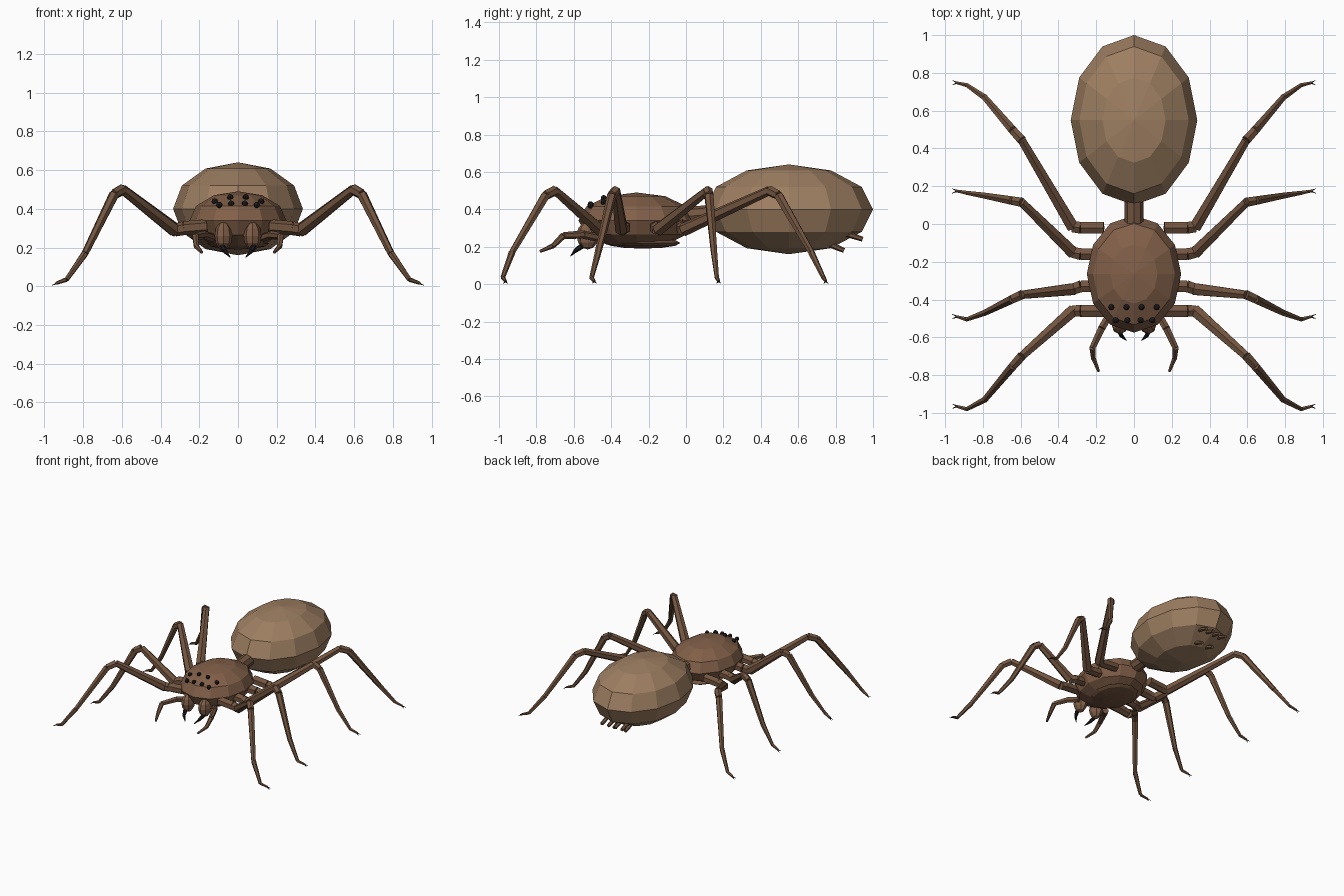
import bpy, bmesh
from mathutils import Vector, Matrix

if "Cube" in bpy.data.objects:
    bpy.data.objects.remove(bpy.data.objects["Cube"])


def material(name, rgb):
    m = bpy.data.materials.new(name)
    m.diffuse_color = (*rgb, 1)
    m.use_nodes = True
    m.node_tree.nodes["Principled BSDF"].inputs["Base Color"].default_value = m.diffuse_color
    return m


TAN = material("tan", (0.34, 0.21, 0.12))
BROWN = material("brown", (0.22, 0.115, 0.065))
DARK = material("dark_brown", (0.17, 0.09, 0.05))
BLACK = material("black", (0.012, 0.01, 0.01))


def finish(name, bm, mat):
    me = bpy.data.meshes.new(name)
    bm.to_mesh(me)
    bm.free()
    me.materials.append(mat)
    ob = bpy.data.objects.new(name, me)
    bpy.context.collection.objects.link(ob)
    return ob


def ellipsoid(name, centre, radii, mat, u=12, v=6):
    bm = bmesh.new()
    m = Matrix.Translation(centre) @ Matrix.Diagonal((*radii, 1))
    bmesh.ops.create_uvsphere(bm, u_segments=u, v_segments=v, radius=1, matrix=m)
    return finish(name, bm, mat)


def cone(bm, a, b, r1, r2, sides=6):
    """Tapered prism from a to b."""
    a, b = Vector(a), Vector(b)
    d = b - a
    m = Matrix.Translation((a + b) / 2) @ d.to_track_quat('Z', 'Y').to_matrix().to_4x4()
    bmesh.ops.create_cone(bm, cap_ends=True, segments=sides, radius1=r1, radius2=r2,
                          depth=d.length, matrix=m)


def chain(name, pts, radii, mat, side=1, sides=6):
    """Tapered segments through pts; radii holds a (start, end) pair per segment."""
    bm = bmesh.new()
    pts = [(x * side, y, z) for x, y, z in pts]
    for a, b, (r1, r2) in zip(pts, pts[1:], radii):
        cone(bm, a, b, r1, r2, sides)
    return finish(name, bm, mat)


# body
ellipsoid("abdomen", (0, 0.55, 0.40), (0.335, 0.45, 0.24), TAN)
ellipsoid("carapace", (0, -0.265, 0.34), (0.25, 0.31, 0.15), BROWN)
ellipsoid("sternum", (0, -0.23, 0.22), (0.16, 0.20, 0.03), DARK)
chain("waist", [(0, -0.02, 0.36), (0, 0.2, 0.38)], [(0.05, 0.05)], DARK, sides=8)

# legs: y of hip, trochanter, knee, ankle, foot, toe
LEGS = {
    "front_leg": (-0.46, -0.46, -0.70, -0.93, -0.98, -0.965),
    "second_leg": (-0.33, -0.345, -0.375, -0.47, -0.505, -0.49),
    "third_leg": (-0.16, -0.15, 0.115, 0.15, 0.165, 0.175),
    "back_leg": (-0.02, -0.015, 0.445, 0.67, 0.735, 0.748),
}
RADII = [(0.036, 0.036), (0.036, 0.033), (0.036, 0.025), (0.028, 0.026),
         (0.026, 0.018), (0.018, 0.012), (0.012, 0.008)]
for name, (h, t, k, a, f, toe) in LEGS.items():
    p = (a - k) * 0.22
    pts = [(0.16, h, 0.31), (0.28, h, 0.30), (0.325, t, 0.29), (0.595, k, 0.50),
           (0.64, k + p, 0.475), (0.79, a, 0.17), (0.885, f, 0.035), (0.94, toe, 0.015)]
    for s, label in ((1, "right"), (-1, "left")):
        chain(f"{label}_{name}", pts, RADII, DARK, s)
        # pair of toe claws
        bm = bmesh.new()
        for dy in (-0.012, 0.012):
            cone(bm, (0.935 * s, toe, 0.015), (0.962 * s, toe + dy, 0.004), 0.005, 0.001, 5)
        finish(f"{label}_{name}_claws", bm, BLACK)

# head parts
for s, label in ((1, "right"), (-1, "left")):
    ellipsoid(f"{label}_jaw", (0.075 * s, -0.525, 0.26), (0.046, 0.06, 0.075), BROWN, 8, 6)
    chain(f"{label}_fang", [(0.08, -0.555, 0.205), (0.068, -0.59, 0.18), (0.04, -0.617, 0.15)],
          [(0.016, 0.012), (0.012, 0.002)], BLACK, s)
    chain(f"{label}_feeler", [(0.13, -0.48, 0.25), (0.17, -0.55, 0.265), (0.22, -0.655, 0.26),
                              (0.215, -0.71, 0.205), (0.187, -0.78, 0.175)],
          [(0.022, 0.022), (0.022, 0.018), (0.018, 0.014), (0.014, 0.008)], DARK, s)
    for i, (x, y, z) in enumerate([(0.04, -0.44, 0.46), (0.12, -0.44, 0.438),
                                   (0.035, -0.51, 0.427), (0.097, -0.51, 0.42)]):
        ellipsoid(f"{label}_eye_{i + 1}", (x * s, y, z), (0.016,) * 3, BLACK, 8, 6)

# spinnerets under the rear of the abdomen
bm = bmesh.new()
for x in (-0.09, -0.03, 0.03, 0.09):
    cone(bm, (x, 0.84, 0.275), (x, 0.945, 0.24), 0.018, 0.013)
for x in (-0.05, 0.05):
    cone(bm, (x, 0.75, 0.22), (x, 0.845, 0.18), 0.018, 0.013)
finish("spinnerets", bm, DARK)
